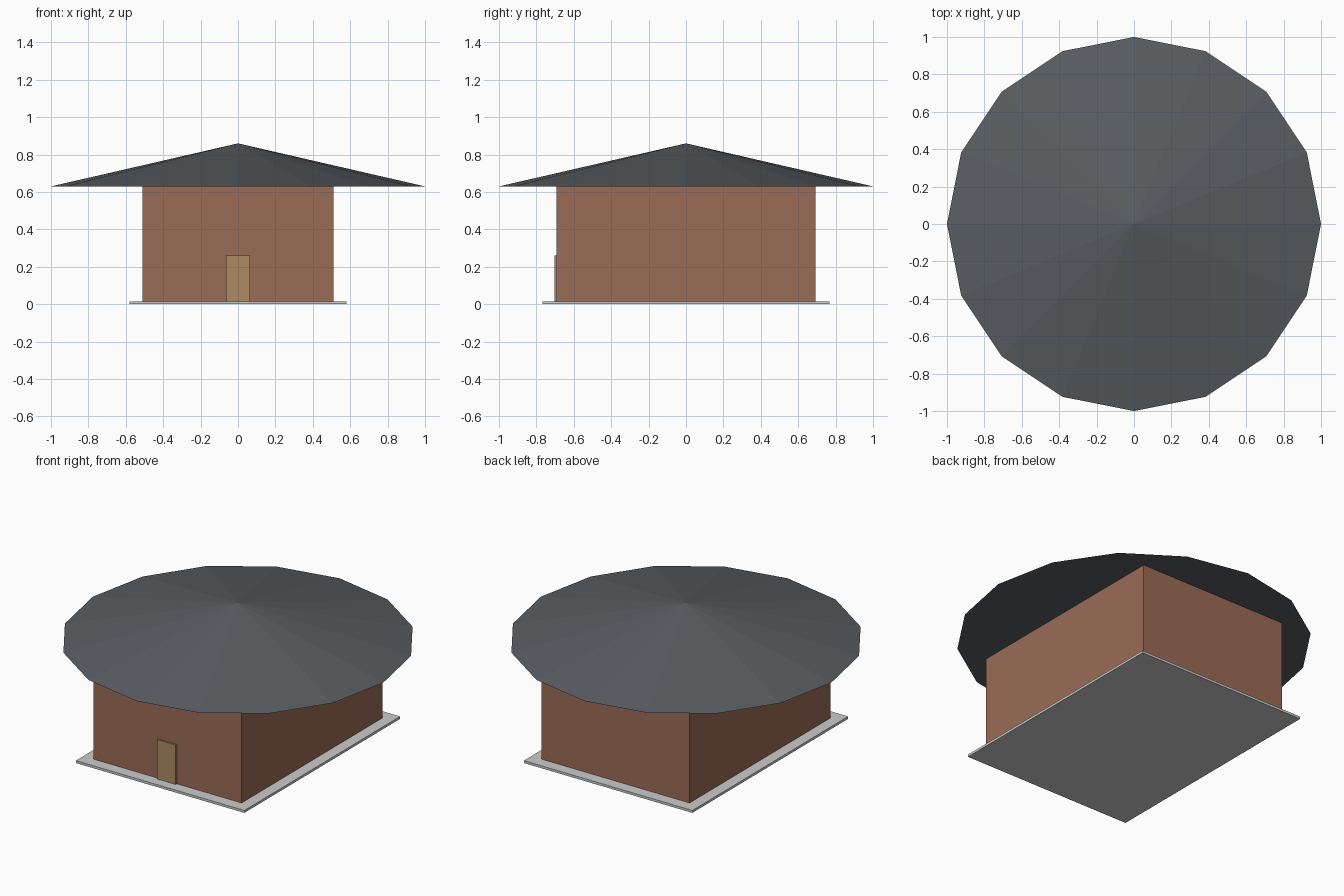
import bpy
import math

if "Cube" in bpy.data.objects:
    bpy.data.objects.remove(bpy.data.objects["Cube"])


def paint(obj, name, color):
    mat = bpy.data.materials.new(name)
    mat.diffuse_color = (*color, 1)
    mat.use_nodes = True
    mat.node_tree.nodes["Principled BSDF"].inputs["Base Color"].default_value = mat.diffuse_color
    obj.data.materials.append(mat)


def box(name, lo, hi):
    center = [(a + b) / 2 for a, b in zip(lo, hi)]
    bpy.ops.mesh.primitive_cube_add(size=1, location=center)
    obj = bpy.context.object
    obj.name = name
    obj.scale = [b - a for a, b in zip(lo, hi)]
    bpy.ops.object.transform_apply(location=False, rotation=False, scale=True)
    return obj


SLAB_TOP, EAVES, APEX = 0.015, 0.63, 0.86
WALL_X, WALL_Y = 0.51, 0.693

# Thin ground slab
box("base_slab", (-0.58, -0.766, 0), (0.58, 0.766, SLAB_TOP))

# Brick-coloured body
walls = box("walls", (-WALL_X, -WALL_Y, SLAB_TOP), (WALL_X, WALL_Y, EAVES))
paint(walls, "brick", (0.33, 0.15, 0.095))

# Door panel standing slightly proud of the front wall
door = box("door", (-0.064, -0.704, SLAB_TOP), (0.064, -WALL_Y + 0.005, 0.26))
paint(door, "wood", (0.42, 0.26, 0.12))

# Sixteen-sided conical roof with a flat underside
bpy.ops.mesh.primitive_cone_add(vertices=16, radius1=1, radius2=0,
                                depth=APEX - EAVES,
                                location=(0, 0, (EAVES + APEX) / 2))
roof = bpy.context.object
roof.name = "roof"
paint(roof, "slate", (0.1, 0.11, 0.12))
